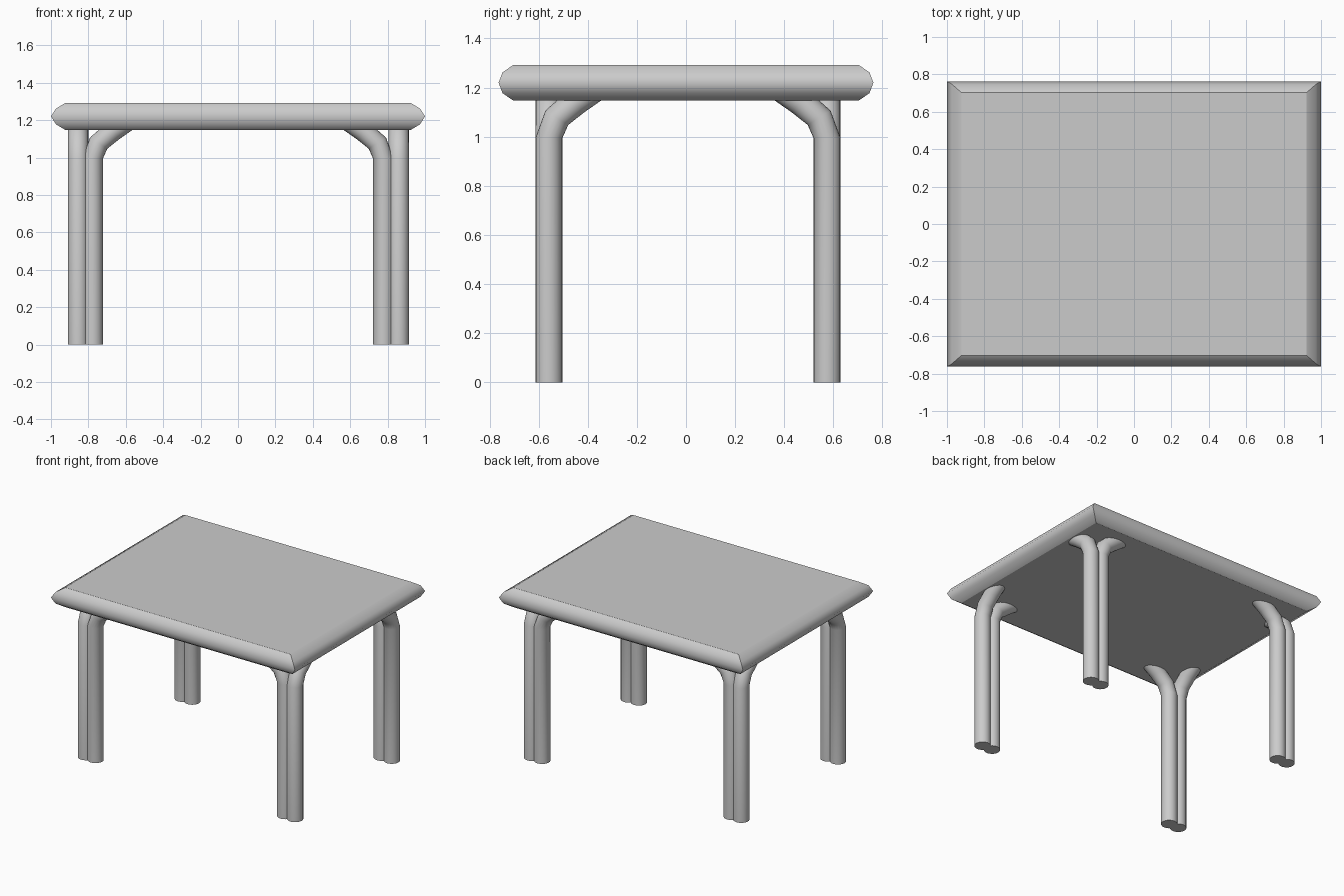
import bpy, bmesh, math
from mathutils import Vector

if "Cube" in bpy.data.objects:
    bpy.data.objects.remove(bpy.data.objects["Cube"])


def loft(name, rings, sharp):
    """Skin closed rings of points, cap both ends, smooth all but the sharp edges."""
    bm = bmesh.new()
    loops = [[bm.verts.new(p) for p in ring] for ring in rings]
    n = len(loops[0])
    for a, b in zip(loops, loops[1:]):
        for i in range(n):
            bm.faces.new((a[i], a[(i + 1) % n], b[(i + 1) % n], b[i]))
    bm.faces.new(loops[0])
    bm.faces.new(loops[-1])
    bmesh.ops.recalc_face_normals(bm, faces=bm.faces)
    caps = set(bm.faces[:][-2:])
    for f in bm.faces:
        f.smooth = True
    for e in bm.edges:
        rim = any(f in caps for f in e.link_faces)
        e.smooth = not (rim or sharp(e))
    mesh = bpy.data.meshes.new(name)
    bm.to_mesh(mesh)
    bm.free()
    obj = bpy.data.objects.new(name, mesh)
    bpy.context.collection.objects.link(obj)
    return obj


# Table top: mitred slab with a rounded edge (inset x, inset y, height)
edge_profile = [(0.077, 0.06, 1.147), (0.027, 0.016, 1.177), (0, 0, 1.22),
                (0.027, 0.016, 1.262), (0.077, 0.06, 1.292)]
slab = [[(sx * (1 - ix), sy * (0.763 - iy), z)
         for sx, sy in ((-1, -1), (1, -1), (1, 1), (-1, 1))]
        for ix, iy, z in edge_profile]
loft("table_top", slab, lambda e: abs(e.verts[0].co.z - e.verts[1].co.z) > 0.001)

# Leg tube: straight post bending inward under the top (reach, height, lean in degrees)
leg_path = [(0, 0, 0), (0, 0.995, 0), (0.032, 1.077, 32),
            (0.108, 1.141, 50), (0.185, 1.195, 56)]
RADIUS, SIDES = 0.055, 20


def leg_tube(name, x, y, inward):
    side = Vector((-inward.y, inward.x, 0))
    up = Vector((0, 0, 1))
    rings = []
    for reach, z, lean in leg_path:
        a = math.radians(lean)
        u = inward * math.cos(a) - up * math.sin(a)
        c = Vector((x, y, z)) + inward * reach
        rings.append([c + RADIUS * (u * math.cos(t) + side * math.sin(t))
                      for t in (2 * math.pi * i / SIDES for i in range(SIDES))])
    loft(name, rings, lambda e: False)


# Each corner: outer tube bends along y, inner tube bends along x
for sy, front in ((-1, "front"), (1, "back")):
    y = sy * 0.566 + 0.008
    for sx, hand in ((-1, "left"), (1, "right")):
        leg_tube(f"{front}_{hand}_outer_leg", sx * 0.857 + 0.002, y, Vector((0, -sy, 0)))
        leg_tube(f"{front}_{hand}_inner_leg", sx * 0.777, y, Vector((-sx, 0, 0)))
